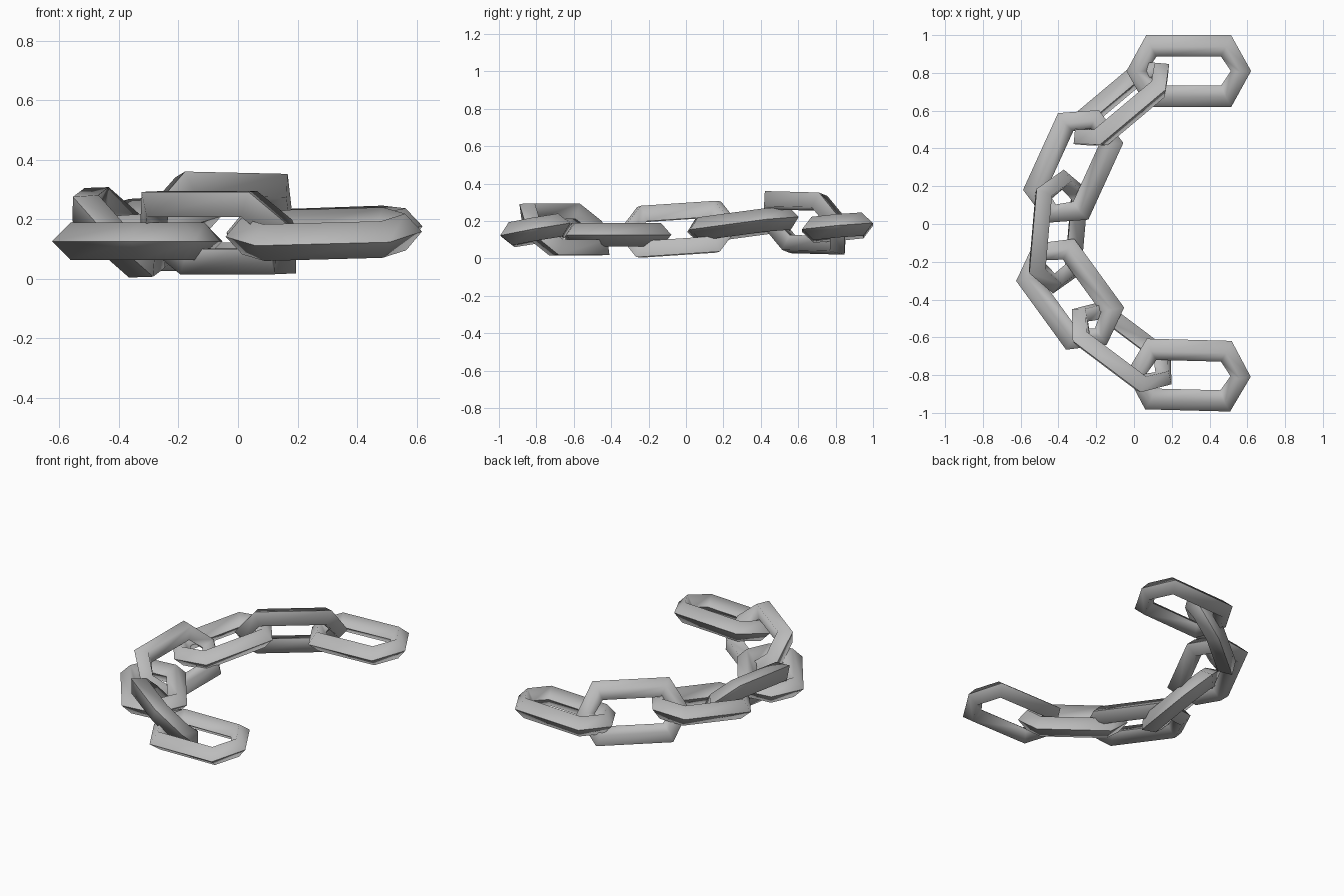
import bpy, bmesh
from math import radians
from mathutils import Matrix, Vector

cube = bpy.data.objects.get("Cube")
if cube:
    bpy.data.objects.remove(cube)

# Single plain metal colour
steel = bpy.data.materials.new("grey_metal")
steel.use_nodes = True
GREY = (0.5, 0.5, 0.5, 1)
steel.diffuse_color = GREY
steel.node_tree.nodes["Principled BSDF"].inputs["Base Color"].default_value = GREY


def hexagon(tip, corner_x, corner_y, z=0):
    """Elongated six-cornered loop lying flat."""
    return [Vector((x, y, z)) for x, y in (
        (tip, 0), (corner_x, corner_y), (-corner_x, corner_y),
        (-tip, 0), (-corner_x, -corner_y), (corner_x, -corner_y))]


def link_mesh():
    """Chain link with a diamond section: soft crown, sharp rims."""
    thick = 0.0625
    outer = hexagon(0.33, 0.225, 0.19)
    crown = hexagon(0.275, 0.198, 0.134, thick)
    inner = hexagon(0.223, 0.171, 0.077)
    base = hexagon(0.275, 0.198, 0.134, -thick)
    bm = bmesh.new()
    loops = [[bm.verts.new(p) for p in loop] for loop in (outer, crown, inner, base)]
    for i in range(4):
        a, b = loops[i], loops[(i + 1) % 4]
        for j in range(6):
            k = (j + 1) % 6
            bm.faces.new((a[j], a[k], b[k], b[j])).smooth = True
    bmesh.ops.recalc_face_normals(bm, faces=bm.faces)
    for rim in (loops[0], loops[2]):
        for j in range(6):
            bm.edges.get((rim[j], rim[(j + 1) % 6])).smooth = False
    mesh = bpy.data.meshes.new("chain_link")
    bm.to_mesh(mesh)
    bm.free()
    mesh.materials.append(steel)
    return mesh


# Links along the chain: name, centre, yaw, pitch, roll in degrees
links = [
    ("back_end_link", (0.29, 0.81, 0.165), 0, 2, 5),
    ("back_upright_link", (-0.067, 0.635, 0.19), 40, -1, 119),
    ("back_flat_link", (-0.322, 0.305, 0.182), 65.5, 7, 0),
    ("middle_upright_link", (-0.40, -0.04, 0.156), 85, 3.8, 45),
    ("front_flat_link", (-0.338, -0.372, 0.126), -54, 0, 0),
    ("front_upright_link", (-0.065, -0.65, 0.155), -37, 0, 134),
    ("front_end_link", (0.288, -0.80, 0.15), -1.5, 1.5, 10),
]

mesh = link_mesh()
for name, centre, yaw, pitch, roll in links:
    obj = bpy.data.objects.new(name, mesh)
    bpy.context.collection.objects.link(obj)
    obj.matrix_world = (Matrix.Translation(centre)
                        @ Matrix.Rotation(radians(yaw), 4, 'Z')
                        @ Matrix.Rotation(radians(-pitch), 4, 'Y')
                        @ Matrix.Rotation(radians(roll), 4, 'X'))
